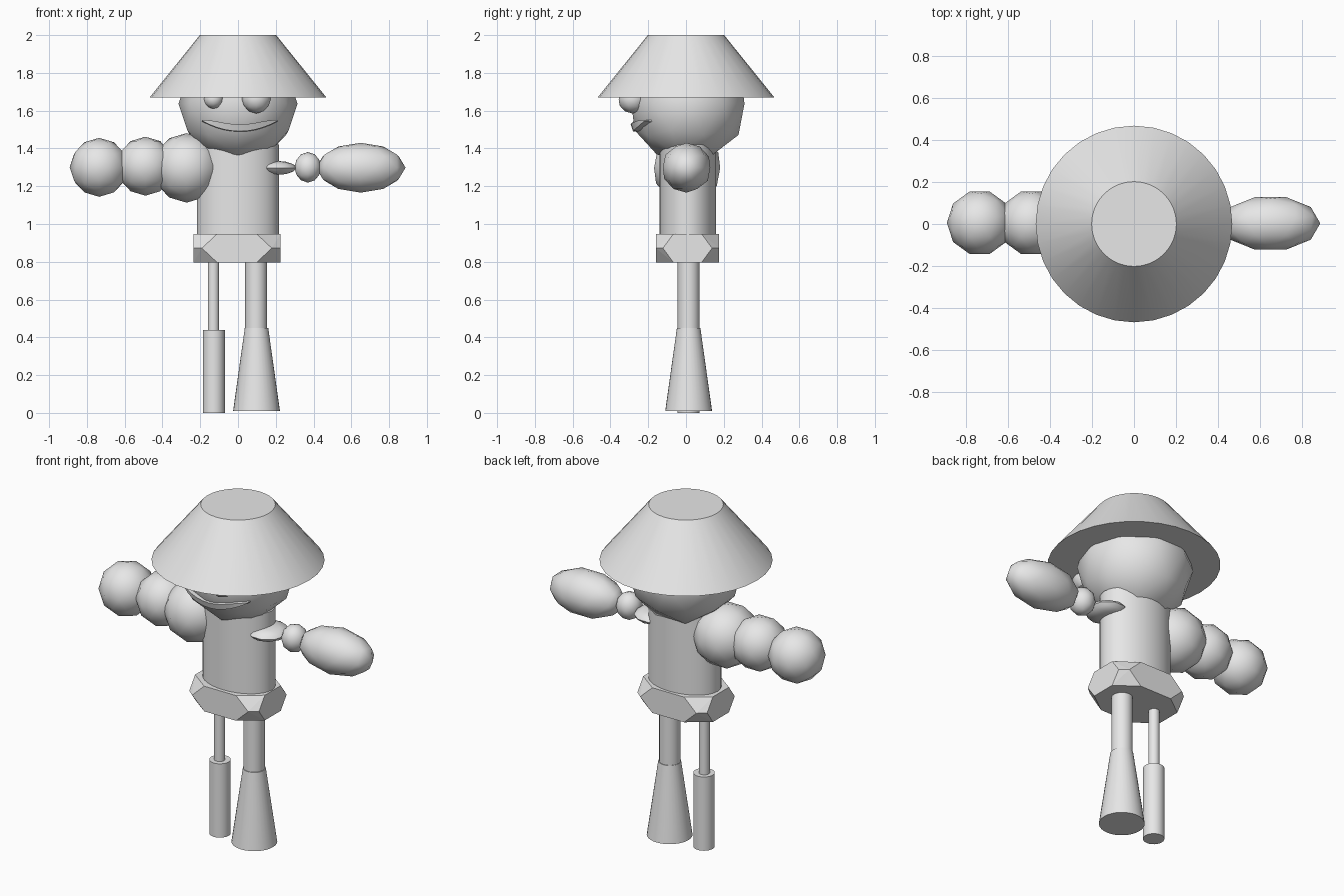
import bpy, bmesh, math
from mathutils import Vector, Matrix

if "Cube" in bpy.data.objects:
    bpy.data.objects.remove(bpy.data.objects["Cube"])

grey = bpy.data.materials.new("plain grey")
grey.diffuse_color = (0.8, 0.8, 0.8, 1)
grey.use_nodes = True
grey.node_tree.nodes["Principled BSDF"].inputs["Base Color"].default_value = grey.diffuse_color
YC = 0.01  # the body sits slightly behind the hat axis


def finish(name, bm, smooth):
    bmesh.ops.recalc_face_normals(bm, faces=bm.faces)
    me = bpy.data.meshes.new(name)
    bm.to_mesh(me)
    bm.free()
    me.materials.append(grey)
    ob = bpy.data.objects.new(name, me)
    bpy.context.collection.objects.link(ob)
    if smooth:
        bpy.ops.object.select_all(action='DESELECT')
        ob.select_set(True)
        bpy.context.view_layer.objects.active = ob
        bpy.ops.object.shade_smooth_by_angle(angle=math.radians(45))
    return ob


def ball(name, loc, radii):
    """Low-poly ball or ellipsoid with smooth shading."""
    bm = bmesh.new()
    bmesh.ops.create_icosphere(bm, subdivisions=2, radius=1)
    bm.transform(Matrix.Translation(loc) @ Matrix.Diagonal((*radii, 1))
                 @ Matrix.Rotation(math.pi / 2, 4, 'Z'))
    return finish(name, bm, True)


def cone(name, x, y, z0, z1, r0, r1, squash=1):
    """Upright capped cone or cylinder from z0 to z1."""
    bm = bmesh.new()
    bmesh.ops.create_cone(bm, cap_ends=True, segments=32, radius1=r0,
                          radius2=r1, depth=z1 - z0)
    bm.transform(Matrix.Translation((x, y, (z0 + z1) / 2))
                 @ Matrix.Diagonal((1, squash, 1, 1)))
    return finish(name, bm, True)


# Hat, head and torso
cone("hat", 0, 0, 1.67, 2.0, 0.468, 0.202)
HEAD, HR = Vector((0, YC, 1.637)), 0.315
ball("head", HEAD, (HR, HR, HR))
cone("torso", 0, YC, 0.9, 1.42, 0.217, 0.217, 0.69)

# Eyes of different sizes
ball("small_eye", (-0.13, -0.27, 1.662), (0.052, 0.052, 0.052))
ball("large_eye", (0.097, -0.283, 1.662), (0.077, 0.077, 0.077))

# Mouth: a curved crescent with a raised ridge, following the head
bm = bmesh.new()
rows = []
N = 10
for i in range(N + 1):
    t = -1 + 2 * i / N
    x = 0.01 + 0.2 * t
    low = 1.487 + 0.055 * t * t
    high = low + 0.008 + 0.032 * (1 - t ** 4)
    row = []
    for z, out in ((low, -0.03), (low + 0.004, 0.012), (high, 0.008), (high, -0.03)):
        y = YC - math.sqrt(HR ** 2 - x ** 2 - (z - HEAD.z) ** 2) - out
        row.append(bm.verts.new((x, y, z)))
    rows.append(row)
for a, b in zip(rows, rows[1:]):
    for j in range(4):
        k = (j + 1) % 4
        bm.faces.new((a[j], a[k], b[k], b[j]))
bm.faces.new(rows[0])
bm.faces.new(rows[-1])
finish("mouth", bm, True)

# Thick arm: three overlapping balls
for part, x, r, z in (("shoulder", -0.272, 0.184, 1.297),
                      ("elbow", -0.49, 0.156, 1.306),
                      ("fist", -0.735, 0.156, 1.3)):
    ball("thick_arm_" + part, (x, 0.006, z), (r, r, r))

# Thin arm: flat disc, bead and long forearm
ball("thin_arm_shoulder", (0.2, 0.005, 1.297), (0.112, 0.12, 0.038))
ball("thin_arm_elbow", (0.37, 0.005, 1.3), (0.072, 0.075, 0.081))
ball("thin_arm_forearm", (0.65, 0.003, 1.298), (0.237, 0.132, 0.132))

# Pelvis: box with its corners cut off, flat faces
bm = bmesh.new()
for sx in (-1, 1):
    for sy in (-1, 1):
        for x, y, zs in ((0.105, 0.168, (0.797, 0.947)),
                         (0.23, 0.075, (0.797, 0.947)),
                         (0.185, 0.168, (0.872,)),
                         (0.23, 0.13, (0.872,))):
            for z in zs:
                bm.verts.new((sx * x - 0.006, sy * y + 0.008, z))
bmesh.ops.convex_hull(bm, input=bm.verts)
bmesh.ops.dissolve_limit(bm, angle_limit=0.02, verts=bm.verts, edges=bm.edges)
finish("pelvis", bm, False)

# Thin leg and flared leg
cone("thin_leg_upper", -0.13, 0.013, 0.42, 0.83, 0.03, 0.03)
cone("thin_leg_lower", -0.128, 0.013, 0.0, 0.44, 0.058, 0.058)
cone("flared_leg_upper", 0.096, 0.014, 0.43, 0.83, 0.058, 0.058)
cone("flared_leg_lower", 0.098, 0.014, 0.01, 0.45, 0.124, 0.062)
